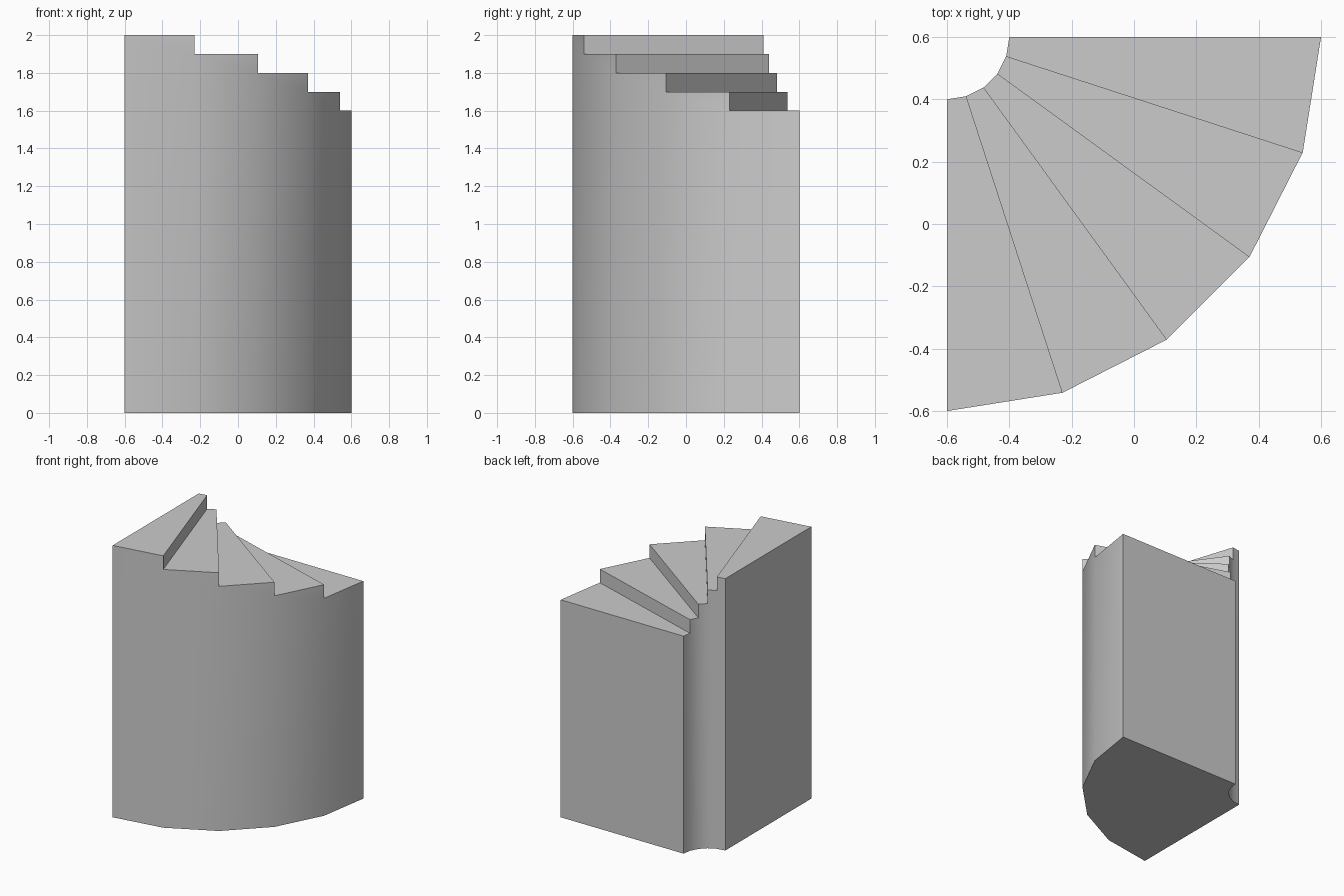
import bpy, bmesh
from math import radians, cos, sin

if "Cube" in bpy.data.objects:
    bpy.data.objects.remove(bpy.data.objects["Cube"])

STEPS, R_IN, R_OUT = 5, 0.2, 1.2
CX, CY = -0.6, 0.6            # pivot of the winding quarter turn
TOP, RISE = 2.0, 0.1

bm = bmesh.new()


def column(radius, i):
    """Vertical stack of vertices at step boundary i, floor to top."""
    a = radians(-90 + 90 * i / STEPS)
    if i == 0:
        levels = [0, TOP]
    elif i == STEPS:
        levels = [0, TOP - RISE * (STEPS - 1)]
    else:
        levels = [0, TOP - RISE * i, TOP - RISE * (i - 1)]
    return [bm.verts.new((CX + radius * cos(a), CY + radius * sin(a), z)) for z in levels]


inner = [column(R_IN, i) for i in range(STEPS + 1)]
outer = [column(R_OUT, i) for i in range(STEPS + 1)]

for i in range(STEPS):
    # start boundary is used up to this tread, end boundary up to its full height
    top = 1
    # curved inner and outer walls
    for col in (inner, outer):
        bm.faces.new(col[i][:top + 1] + col[i + 1][::-1])
    # tread
    bm.faces.new((inner[i][top], outer[i][top], outer[i + 1][-1], inner[i + 1][-1]))
    # riser down to the next tread
    if i + 1 < STEPS:
        bm.faces.new((inner[i + 1][1], outer[i + 1][1], outer[i + 1][2], inner[i + 1][2]))

# flat end walls
for i in (0, STEPS):
    bm.faces.new((inner[i][0], outer[i][0], outer[i][1], inner[i][1]))
# underside
bm.faces.new([c[0] for c in outer] + [c[0] for c in reversed(inner)])

bmesh.ops.recalc_face_normals(bm, faces=bm.faces)
mesh = bpy.data.meshes.new("winding_stairs")
bm.to_mesh(mesh)
bm.free()

stairs = bpy.data.objects.new("winding_stairs", mesh)
bpy.context.collection.objects.link(stairs)
bpy.context.view_layer.objects.active = stairs
stairs.select_set(True)
bpy.ops.object.shade_smooth_by_angle(angle=radians(30))
